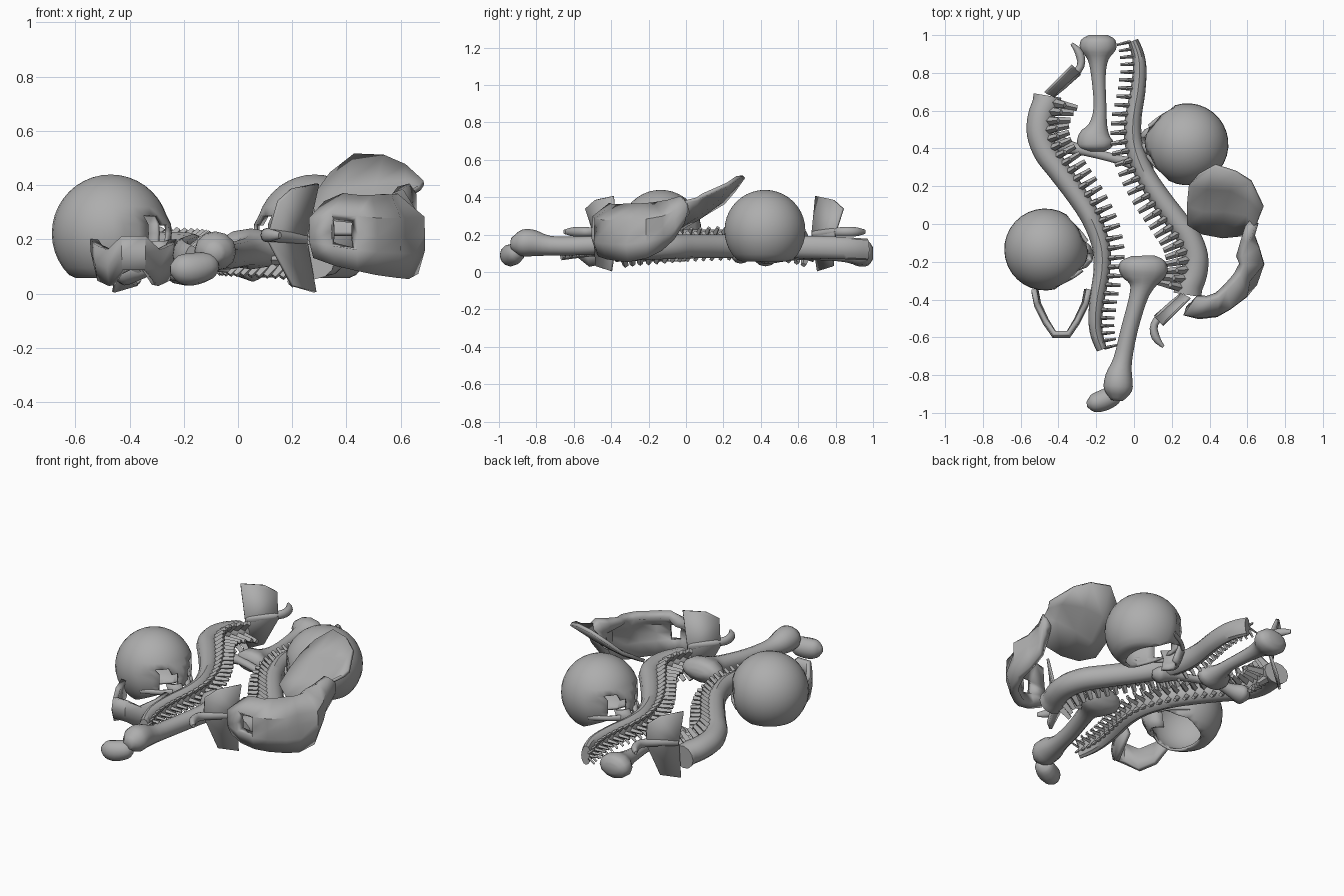
import bpy, bmesh, math
from mathutils import Vector, Matrix

cube = bpy.data.objects.get("Cube")
if cube:
    bpy.data.objects.remove(cube, do_unlink=True)

bone = bpy.data.materials.new("bone_grey")
bone.use_nodes = True
bone.diffuse_color = (0.42, 0.42, 0.42, 1)
bone.node_tree.nodes["Principled BSDF"].inputs["Base Color"].default_value = (0.42, 0.42, 0.42, 1)

# Half turn that places the second set of bones
TURN = Matrix.Translation((-0.175, 0.305, 0)) @ Matrix.Rotation(math.pi, 4, 'Z')
SAME = Matrix.Identity(4)


def make(name, bm, xf=SAME, thick=0, offset=0, smooth=40):
    bmesh.ops.recalc_face_normals(bm, faces=bm.faces)
    bm.transform(xf)
    mesh = bpy.data.meshes.new(name)
    bm.to_mesh(mesh)
    bm.free()
    obj = bpy.data.objects.new(name, mesh)
    bpy.context.collection.objects.link(obj)
    mesh.materials.append(bone)
    if thick:
        mod = obj.modifiers.new("thickness", 'SOLIDIFY')
        mod.thickness, mod.offset = thick, offset
    bpy.ops.object.select_all(action='DESELECT')
    obj.select_set(True)
    bpy.context.view_layer.objects.active = obj
    bpy.ops.object.shade_smooth_by_angle(angle=math.radians(smooth))


def spline(points, steps):
    # Smooth path through stations of any width
    pts = [Vector(p) for p in points]
    out = []
    for i in range(len(pts) - 1):
        a, b, c, d = pts[max(i - 1, 0)], pts[i], pts[i + 1], pts[min(i + 2, len(pts) - 1)]
        for s in range(steps):
            t = s / steps
            out.append(b + (c - a) * t / 2 + (a * 2 - b * 5 + c * 4 - d) * t * t / 2
                       + (b * 3 - a - c * 3 + d) * t ** 3 / 2)
    return out + [pts[-1]]


def side_of(st, i, reach=1):
    t = st[min(i + reach, len(st) - 1)] - st[max(i - reach, 0)]
    return Vector((-t[1], t[0], 0)).normalized()


def loft(bm, st, sides=12):
    # Stations are x, y, z, half width, half height
    rings = []
    for i, p in enumerate(st):
        side = side_of(st, i)
        ring = []
        for k in range(sides):
            a = math.tau * k / sides
            ring.append(bm.verts.new(Vector(p[:3]) + side * p[3] * math.cos(a)
                                     + Vector((0, 0, p[4] * math.sin(a)))))
        rings.append(ring)
    for r, q in zip(rings, rings[1:]):
        for k in range(sides):
            n = (k + 1) % sides
            bm.faces.new((r[k], r[n], q[n], q[k]))
    bm.faces.new(rings[0])
    bm.faces.new(rings[-1])


def long_bone(name, stations, xf=SAME):
    bm = bmesh.new()
    loft(bm, spline(stations, 3))
    make(name, bm, xf, smooth=60)


def sheet(bm, rows, skip=()):
    grid = [[bm.verts.new(p) for p in row] for row in rows]
    for i in range(len(grid) - 1):
        for j in range(len(grid[i]) - 1):
            if (i, j) not in skip:
                bm.faces.new((grid[i][j], grid[i + 1][j], grid[i + 1][j + 1], grid[i][j + 1]))


def spike(bm, base, direction, length, width):
    rot = direction.to_track_quat('Z', 'Y').to_matrix().to_4x4()
    bmesh.ops.create_cone(bm, cap_ends=True, segments=4, radius1=width, radius2=width * 0.65, depth=length,
                          matrix=Matrix.Translation(base + direction * length / 2) @ rot)


# Spines: curved tube with a fan of processes on every vertebra
SPINE = [(.283, -.375, .075), (.292, -.33, .072), (.318, -.26, .07), (.324, -.17, .068), (.29, -.07, .064),
         (.225, .02, .06), (.13, .15, .056), (.05, .28, .052), (0, .42, .048), (-.005, .55, .044),
         (.02, .7, .04), (.03, .82, .036), (.02, .9, .033), (-.005, .97, .028)]


def spine(name, xf, rise):
    st = [(x, y, .12 + rise * math.sin(math.pi * i / (len(SPINE) - 1)), r, .052 + r * .2)
          for i, (x, y, r) in enumerate(SPINE)]
    st = spline(st, 4)
    bm = bmesh.new()
    loft(bm, st)
    travelled, gap = 0, .03
    for i in range(1, len(st)):
        a, b = Vector(st[i - 1][:3]), Vector(st[i][:3])
        side = side_of(st, i, 8)
        step = (b - a).length
        travelled += step
        while gap < travelled:
            p = b.lerp(a, (travelled - gap) / step)
            w = st[i][3]
            for up, length in ((0, .085), (1, .06), (-1, .06)):
                d = (side + Vector((0, 0, up * .9))).normalized()
                spike(bm, p + d * w * .75, d, length * (.45 + w * 12), w * .33)
            gap += .03 + w * .37
    make(name, bm, xf, smooth=35)


spine("left_spine", SAME, .018)
spine("right_spine", TURN, .045)


# Skulls: hollow braincase, open below the face, with eye openings and upper jaw
def skull(name, place, heading):
    xf = Matrix.Translation(place) @ Matrix.Rotation(heading, 4, 'Z')
    bm = bmesh.new()
    bmesh.ops.create_uvsphere(bm, u_segments=32, v_segments=20, radius=.217)
    bmesh.ops.bisect_plane(bm, geom=bm.verts[:] + bm.edges[:] + bm.faces[:], plane_co=(0, 0, -.16),
                           plane_no=(.5, 0, -1), clear_outer=True)
    holes = []
    for f in bm.faces:
        c = f.calc_center_median()
        az = abs(math.degrees(math.atan2(c.y, c.x)))
        if ((az - 31) / 19) ** 2 + (c.z / .065) ** 2 < 1:
            holes.append(f)
    bmesh.ops.delete(bm, geom=holes, context='FACES')
    for v in bm.verts:
        v.co.z = max(v.co.z, -.165)
        if v.co.x > .1 and v.co.z < .06:
            v.co.y *= .85
            v.co.x += .01
    make(name + "_braincase", bm, xf, .014, -1, 50)
    bm = bmesh.new()
    rows = []
    for a in (-70, -40, -13, 13, 40, 70):
        c, s = math.cos(math.radians(a)), math.sin(math.radians(a))
        rows.append([(.14 + .085 * c, .085 * s, -.03), (.15 + .1 * c, .08 * s, -.075),
                     (.14 + .09 * c, .068 * s, -.12), (.13 + .085 * c, .062 * s, -.16)])
    sheet(bm, rows, {(2, 0)})
    make(name + "_upper_jaw", bm, xf, .02, 0, 50)
    for s in (-1, 1):
        long_bone(name + "_cheek", [(.21, s * .075, -.07, .012, .018), (.155, s * .13, -.07, .01, .014),
                                    (.07, s * .185, -.07, .012, .016)], xf)


skull("right_skull", (-.47, -.135, .222), math.radians(-9))
skull("left_skull", (.283, .422, .222), math.radians(175))

# Lower jaw: U-shaped band with raised rear tips
bm = bmesh.new()
half = [(.145, -.345, .11, .2), (.13, -.42, .05, .18), (.085, -.51, .03, .16), (.038, -.58, .09, .21)]
cols = [(-s * x, y, a, b) for s, part in ((1, half), (-1, half[::-1])) for x, y, a, b in part]
sheet(bm, [[(-.385 + x * .93, y, a), (-.385 + x, y - .012, (a + b) / 2), (-.385 + x, y, b)] for x, y, a, b in cols])
make("lower_jaw", bm, thick=.028, smooth=45)


# Shoulder blades: two plates meeting at a bend, with a hooked ridge
def shoulder_blade(name, xf):
    bm = bmesh.new()
    upper = [(.11, -.49, .2), (.15, -.535, .34), (.2, -.485, .385), (.295, -.39, .405), (.25, -.37, .2)]
    lower = [(.285, -.4, .005), (.2, -.48, .03)]
    top = [bm.verts.new(p) for p in upper]
    low = [bm.verts.new(p) for p in lower]
    bm.faces.new(top)
    bm.faces.new([top[0], top[-1]] + low)
    make(name, bm, xf, .014, 0, 25)
    long_bone(name + "_ridge", [(.25, -.375, .2, .01, .02), (.17, -.455, .21, .02, .022), (.108, -.53, .215, .02, .025),
                                (.115, -.6, .215, .022, .025), (.155, -.65, .215, .008, .012)], xf)


shoulder_blade("front_shoulder_blade", SAME)
shoulder_blade("back_shoulder_blade", TURN)

# Thigh bone at the front, with its ball joint
long_bone("front_thigh_bone", [
    (.05, -.168, .17, .06, .02), (.05, -.195, .17, .115, .06), (.048, -.24, .165, .13, .075),
    (.045, -.285, .16, .11, .068), (.04, -.33, .155, .065, .058), (.02, -.4, .15, .048, .052),
    (-.025, -.56, .14, .045, .05), (-.06, -.72, .14, .05, .052), (-.08, -.81, .155, .072, .07),
    (-.085, -.88, .155, .074, .07), (-.09, -.935, .15, .03, .03)])
long_bone("front_ball_joint", [(-.085, -.89, .1, .02, .02), (-.105, -.905, .1, .05, .05), (-.165, -.935, .09, .056, .06),
                               (-.22, -.95, .09, .045, .05), (-.25, -.955, .09, .012, .015)])

# Shin bone at the back
long_bone("back_shin_bone", [
    (-.19, 1, .1, .05, .03), (-.19, .975, .1, .09, .065), (-.19, .925, .1, .095, .07),
    (-.19, .87, .1, .055, .052), (-.188, .78, .1, .038, .04), (-.18, .62, .1, .034, .036),
    (-.19, .52, .1, .05, .045), (-.205, .46, .105, .09, .06), (-.205, .41, .105, .092, .06),
    (-.205, .385, .105, .05, .03)])

# Slim bone with two knobs lying crosswise under the spines
long_bone("cross_bone", [(-.46, .435, .08, .02, .02), (-.42, .425, .08, .065, .05), (-.36, .41, .09, .04, .04),
                         (-.25, .385, .11, .026, .022), (-.06, .335, .1, .025, .022),
                         (.02, .31, .09, .04, .035), (.06, .29, .09, .055, .045), (.095, .27, .09, .02, .02)])

# Hip bone: raised wing
bm = bmesh.new()
sheet(bm, [[(.28, 0, .25), (.28, .1, .31), (.29, .2, .37), (.34, .26, .44)],
           [(.36, -.05, .22), (.37, .07, .29), (.39, .19, .38), (.43, .31, .51)],
           [(.47, -.07, .22), (.48, .07, .31), (.51, .18, .4), (.54, .275, .505)],
           [(.58, -.06, .23), (.6, .05, .34), (.62, .12, .41), (.62, .225, .47)],
           [(.62, -.1, .28), (.64, -.01, .375), (.67, .06, .39), (.685, .09, .41)]])
make("hip_wing", bm, thick=.02, smooth=40)

# Hip bone: curved lower body with an opening and a sunken socket
bm = bmesh.new()
body = [(.27, -.46, .14, .32), (.35, -.48, .11, .35), (.43, -.47, .09, .345), (.5, -.43, .075, .345),
        (.58, -.37, .065, .35), (.63, -.31, .06, .35), (.665, -.21, .08, .35), (.64, -.13, .12, .355),
        (.615, -.06, .18, .375), (.635, .01, .27, .4)]
rows = []
for i, (x, y, a, b) in enumerate(body):
    inward = Vector((.46 - x, -.22 - y, 0)).normalized() * .04
    dent = 1 if i == 5 else 0
    lean = 2.3 if i < 8 else 1
    rows.append([(x + inward.x * k, y + inward.y * k, a + (b - a) * t)
                 for t, k in ((0, .6), (.3, 0), (.5, dent), (.72, dent), (1, lean))])
sheet(bm, rows, {(1, 2), (1, 1)})
make("hip_body", bm, thick=.05, smooth=45)
